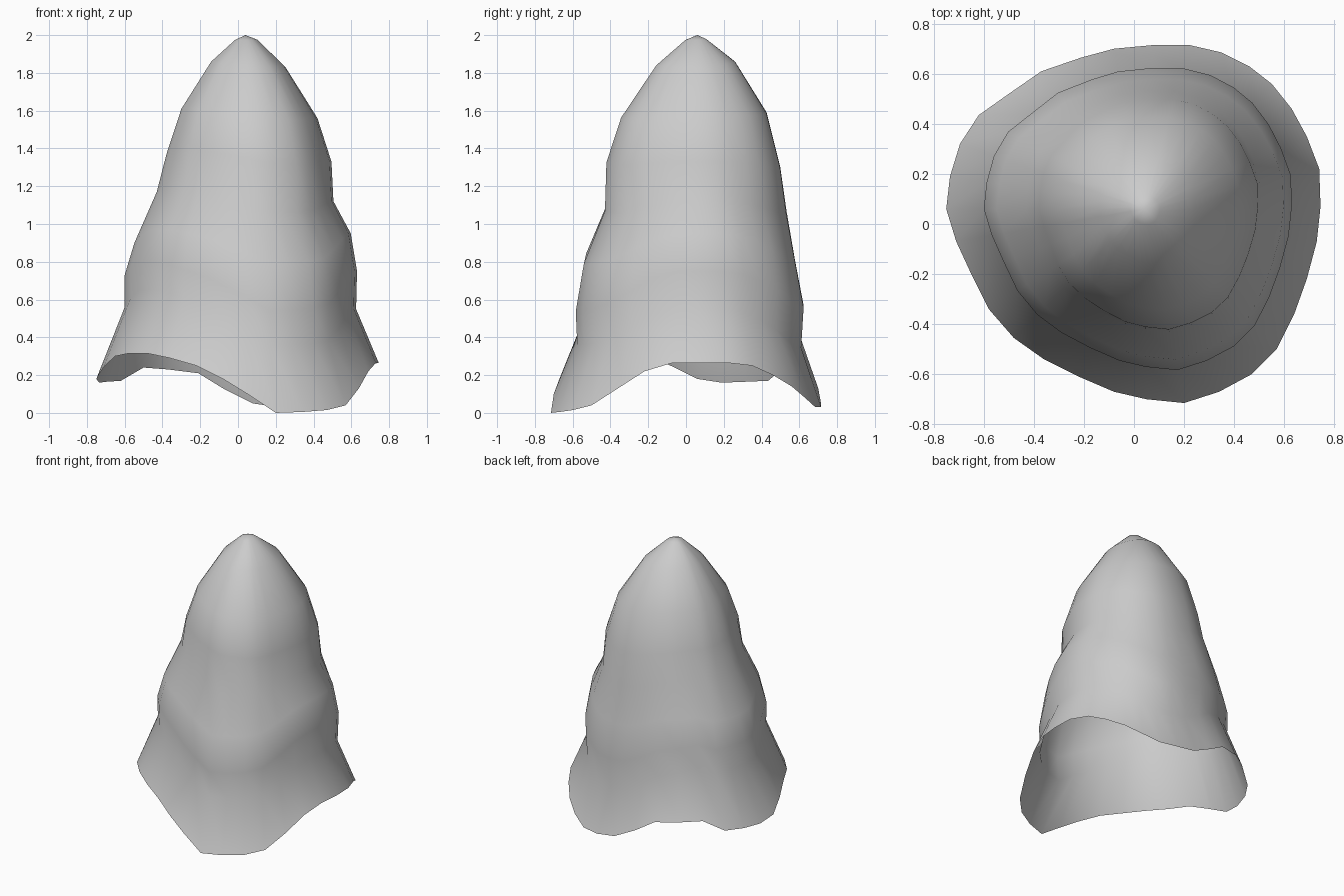
import bpy, bmesh, math

APEX = (0.04, 0.06, 2.0)

# Wavy hem outline, counter-clockwise from the right side
HEM = [(.745, .07, .265), (.74, .22, .265), (.69, .35, .25), (.63, .46, .20),
       (.55, .56, .14), (.46, .63, .08), (.35, .685, .03), (.22, .715, .03),
       (.08, .715, .05), (-.08, .70, .13), (-.21, .665, .21), (-.37, .61, .23),
       (-.50, .52, .24), (-.62, .435, .17), (-.695, .32, .165), (-.735, .19, .16),
       (-.75, .06, .18), (-.71, -.07, .245), (-.65, -.20, .30), (-.58, -.34, .315),
       (-.48, -.455, .315), (-.36, -.54, .29), (-.22, -.61, .25), (-.08, -.67, .18),
       (.05, -.70, .10), (.20, -.715, 0), (.34, -.67, .005), (.47, -.60, .015),
       (.57, -.50, .04), (.64, -.36, .13), (.69, -.22, .22), (.73, -.07, .265)]

# Rows from top to hem: spread and height on the right, back, left and front,
# then how strongly the row follows the waves of the hem
ROWS = [((.09, .07, .07, .08), (1.975, 1.98, 1.975, 1.975), 0),
        ((.30, .305, .23, .28), (1.83, 1.86, 1.86, 1.84), 0),
        ((.54, .56, .43, .52), (1.56, 1.59, 1.61, 1.57), .1),
        ((.645, .67, .53, .62), (1.33, 1.30, 1.37, 1.34), .2),
        ((.66, .72, .595, .63), (1.12, 1.07, 1.17, 1.09), .35),
        ((.79, .79, .745, .775), (.95, .80, .90, .82), .55),
        ((.837, .86, .81, .83), (.75, .56, .73, .58), .7),
        ((.83, .84, .81, .82), (.55, .35, .56, .41), .8),
        ((1, 1, 1, 1), (.265, .04, .18, .06), 1)]


def around(values, angle):
    """Blend four directional values smoothly around the axis."""
    turn = (angle / (math.pi / 2)) % 4
    i = int(turn) % 4
    t = math.sin((turn - int(turn)) * math.pi / 2) ** 2
    return values[i] * (1 - t) + values[(i + 1) % 4] * t


# Draped shell, open underneath
bm = bmesh.new()
tip = bm.verts.new(APEX)
rings = []
for spread, height, wave in ROWS:
    ring = []
    for x, y, z in HEM:
        dx, dy = x - APEX[0], y - APEX[1]
        a = math.atan2(dy, dx)
        s = around(spread, a)
        h = around(height, a) + wave * (z - around(ROWS[-1][1], a))
        ring.append(bm.verts.new((APEX[0] + s * dx, APEX[1] + s * dy, h)))
    rings.append(ring)

n = len(HEM)
for i in range(n):
    j = (i + 1) % n
    bm.faces.new((tip, rings[0][i], rings[0][j]))
    for upper, lower in zip(rings, rings[1:]):
        bm.faces.new((upper[i], lower[i], lower[j], upper[j]))
for f in bm.faces:
    f.smooth = True

mesh = bpy.data.meshes.new("draped_shell")
bm.to_mesh(mesh)
bm.free()
bpy.context.collection.objects.link(bpy.data.objects.new("draped_shell", mesh))
